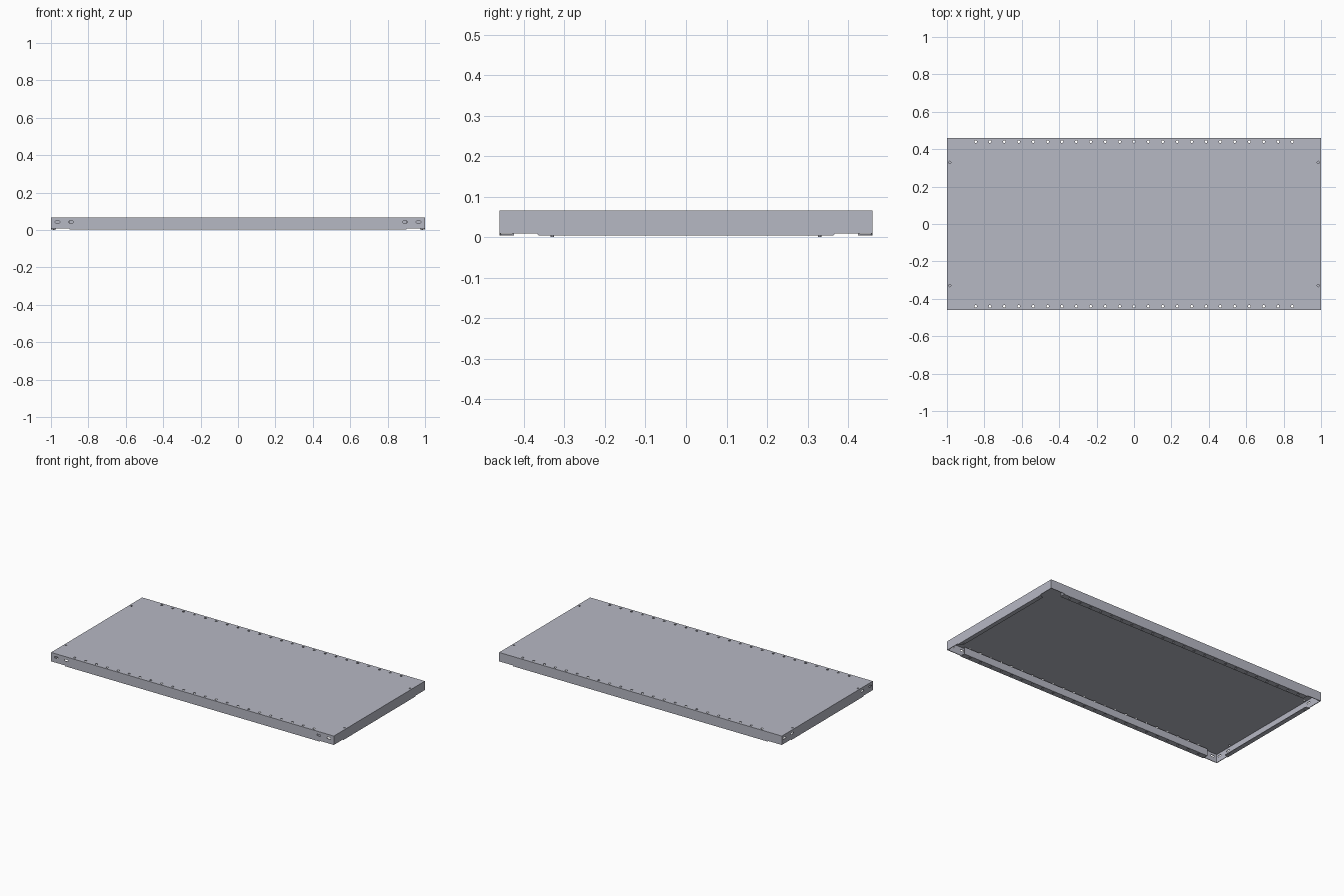
import bpy, bmesh, math
from mathutils import Vector, Matrix

cube = bpy.data.objects.get("Cube")
if cube:
    bpy.data.objects.remove(cube, do_unlink=True)

L, W, H, T = 1.0, 0.46, 0.066, 0.004   # half length, half width, top, sheet thickness
CORNER, LIP = 0.009, 0.004             # lower edge at the corners, and along the lips


def material(name, rgb):
    m = bpy.data.materials.new(name)
    m.use_nodes = True
    color = (*rgb, 1)
    m.diffuse_color = color
    m.node_tree.nodes["Principled BSDF"].inputs["Base Color"].default_value = color
    return m


steel = material("grey steel", (0.47, 0.48, 0.55))


def prism(name, outline, depth, matrix=Matrix()):
    """Extrude a flat outline along local z, then place it."""
    bm = bmesh.new()
    face = bm.faces.new([bm.verts.new((x, y, 0)) for x, y in outline])
    ext = bmesh.ops.extrude_face_region(bm, geom=[face])
    moved = [v for v in ext["geom"] if isinstance(v, bmesh.types.BMVert)]
    bmesh.ops.translate(bm, verts=moved, vec=(0, 0, depth))
    bm.transform(matrix)
    bmesh.ops.recalc_face_normals(bm, faces=bm.faces)
    mesh = bpy.data.meshes.new(name)
    bm.to_mesh(mesh)
    bm.free()
    mesh.materials.append(steel)
    ob = bpy.data.objects.new(name, mesh)
    bpy.context.collection.objects.link(ob)
    return ob


def rect(x0, x1, y0, y1):
    return [(x0, y0), (x1, y0), (x1, y1), (x0, y1)]


def slot(length, radius, steps=8):
    """Rounded slot outline; a circle when length is zero."""
    pts = []
    for side in (1, -1):
        for i in range(steps + 1 if length else steps):
            a = math.pi * i / steps - math.pi / 2
            pts.append((side * (length / 2 + radius * math.cos(a)), side * radius * math.sin(a)))
    return pts


def facing(angle):
    """Frame whose local -y looks outward at the given turn about z."""
    return Matrix.Rotation(angle, 4, "Z")


def upright(frame, x, y, z):
    """Sketch plane standing up: local x along the edge, local y up, depth outward."""
    return frame @ Matrix.Translation((x, y, z)) @ Matrix.Rotation(math.pi / 2, 4, "X")


def cut(ob, cutters):
    """Punch the cutters through a part and discard them."""
    bm = bmesh.new()
    for c in cutters:
        bm.from_mesh(c.data)
        bpy.data.objects.remove(c, do_unlink=True)
    mesh = bpy.data.meshes.new("punch")
    bm.to_mesh(mesh)
    bm.free()
    tool = bpy.data.objects.new("punch", mesh)
    tool.hide_render = True
    bpy.context.collection.objects.link(tool)
    mod = ob.modifiers.new("holes", "BOOLEAN")
    mod.operation, mod.solver, mod.object = "DIFFERENCE", "EXACT", tool
    bpy.context.view_layer.objects.active = ob
    bpy.ops.object.modifier_apply(modifier=mod.name)
    bpy.data.objects.remove(tool, do_unlink=True)


def edge_holes(y):
    """Row of round holes along one long edge."""
    step = 0.077
    return [prism("hole", slot(0, 0.007), 0.2, Matrix.Translation((step * i, y, -0.1)))
            for i in range(-11, 12)]


# Top sheet with edge rows and a hole near each end of the short edges
panel = prism("top_panel", rect(-L, L, -W, W), T, Matrix.Translation((0, 0, H - T)))
end_holes = [prism("hole", slot(0, 0.006), 0.2, Matrix.Translation((x, y, -0.1)))
             for x in (-0.985, 0.985) for y in (-0.33, 0.33)]
cut(panel, edge_holes(0.44) + edge_holes(-0.44) + end_holes)

# Four sides: name, turn, half length, distance out, lip half length, lip width, slot places
sides = [("front", 0, L, W, 0.9, 0.036, (0.965, 0.893)),
         ("back", math.pi, L, W, 0.9, 0.036, (0.965, 0.893)),
         ("left", math.pi / 2, W, L, 0.363, 0.028, (0.432, 0.355)),
         ("right", -math.pi / 2, W, L, 0.363, 0.028, (0.432, 0.355))]

for name, turn, half, out, lip, width, places in sides:
    frame = facing(turn)
    is_long = half == L
    if not is_long:
        half -= T
    # Folded-down flange, slightly deeper where the lip continues it
    outline = [(-half, H - T), (-half, CORNER), (-lip - 0.005, CORNER), (-lip, LIP),
               (lip, LIP), (lip + 0.005, CORNER), (half, CORNER), (half, H - T)]
    flange = prism(name + "_flange", outline, T, upright(frame, 0, -out + T, 0))
    cut(flange, [prism("slot", slot(0.016, 0.005), 0.1, upright(frame, s * p, -out + 0.05, 0.043))
                 for s in (-1, 1) for p in places])
    # Inward lip with mitred ends
    inner = -out + width
    taper = 0 if is_long else 0.01
    tray = prism(name + "_lip", [(-lip, -out + T), (lip, -out + T), (lip - taper, inner),
                                 (-lip + taper, inner)], T, frame @ Matrix.Translation((0, 0, LIP)))
    if is_long:
        cut(tray, edge_holes(-0.44 if name == "front" else 0.44))
        # Stiffening strip turned back up from the lip
        prism(name + "_stiffener", rect(-lip, lip, LIP + T, 0.05), T, upright(frame, 0, inner, 0))
    else:
        # Small locating studs under the end lip
        for s in (-1, 1):
            prism(name + "_stud", slot(0, 0.004), LIP + 0.002,
                  frame @ Matrix.Translation((s * 0.33, -0.985, 0)))
